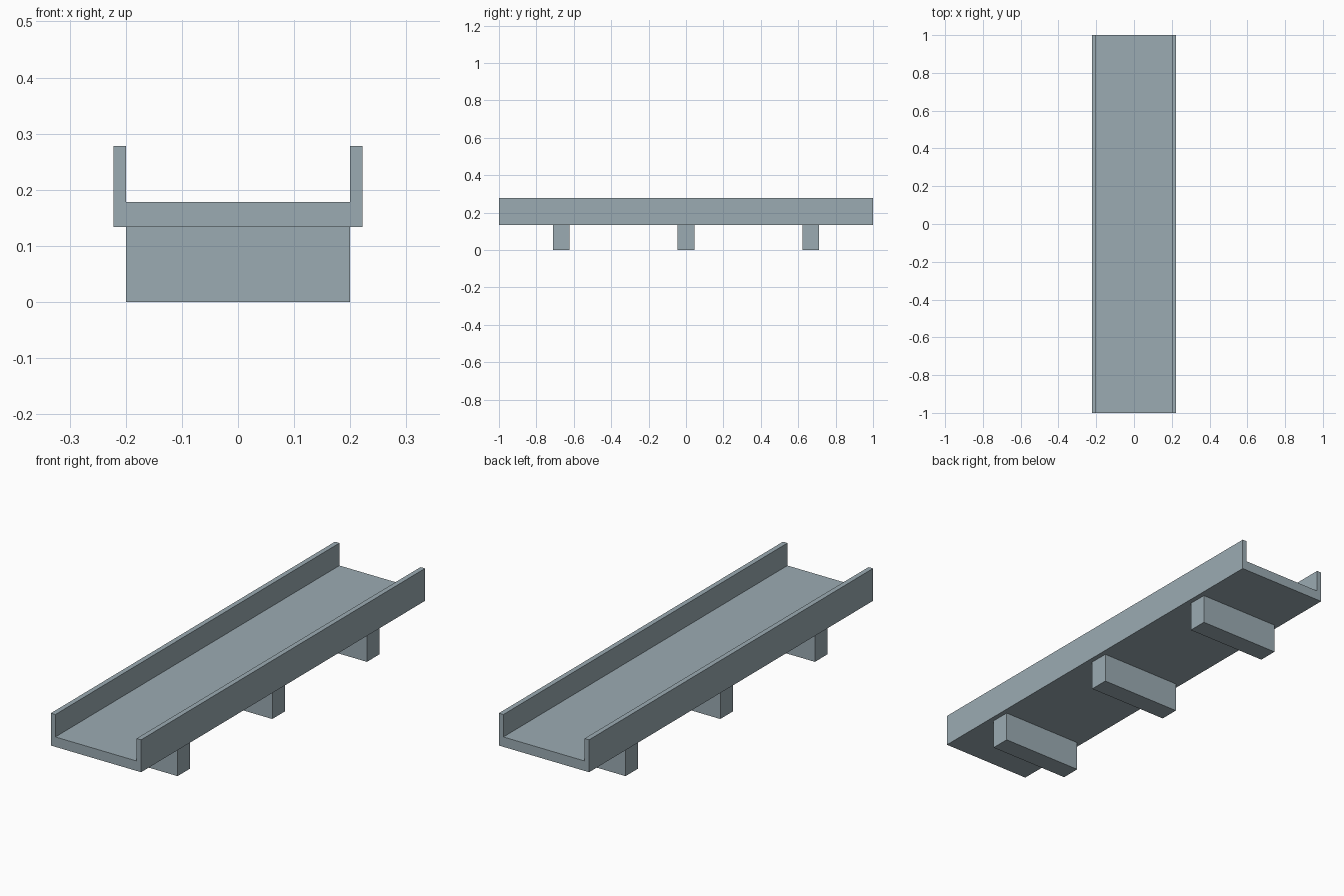
import bpy, bmesh

if "Cube" in bpy.data.objects:
    bpy.data.objects.remove(bpy.data.objects["Cube"])

steel = bpy.data.materials.new("blue_grey")
steel.diffuse_color = (0.33, 0.41, 0.45, 1.0)
steel.use_nodes = True
steel.node_tree.nodes["Principled BSDF"].inputs["Base Color"].default_value = steel.diffuse_color


def extrude_profile(name, points, y0, y1):
    """Sweep a closed XZ profile along Y from y0 to y1."""
    bm = bmesh.new()
    face = bm.faces.new([bm.verts.new((x, y0, z)) for x, z in points])
    ext = bmesh.ops.extrude_face_region(bm, geom=[face], use_keep_orig=True)
    moved = [v for v in ext["geom"] if isinstance(v, bmesh.types.BMVert)]
    bmesh.ops.translate(bm, verts=moved, vec=(0, y1 - y0, 0))
    bmesh.ops.recalc_face_normals(bm, faces=bm.faces)
    mesh = bpy.data.meshes.new(name)
    bm.to_mesh(mesh)
    bm.free()
    mesh.materials.append(steel)
    obj = bpy.data.objects.new(name, mesh)
    bpy.context.collection.objects.link(obj)
    return obj


outer, inner = 0.2222, 0.2
base, floor, rim = 0.1338, 0.178, 0.2782

# U-shaped channel: bed with two side rails
right_half = [(outer, base), (outer, rim), (inner, rim), (inner, floor)]
left_half = [(-x, z) for x, z in reversed(right_half)]
extrude_profile("channel_bed", right_half + left_half, -1.0, 1.0)

# Three cross supports
block = [(-inner, 0), (inner, 0), (inner, base), (-inner, base)]
for label, y in (("front", -0.6667), ("middle", 0.0), ("back", 0.6667)):
    extrude_profile(label + "_support", block, y - 0.0444, y + 0.0444)
